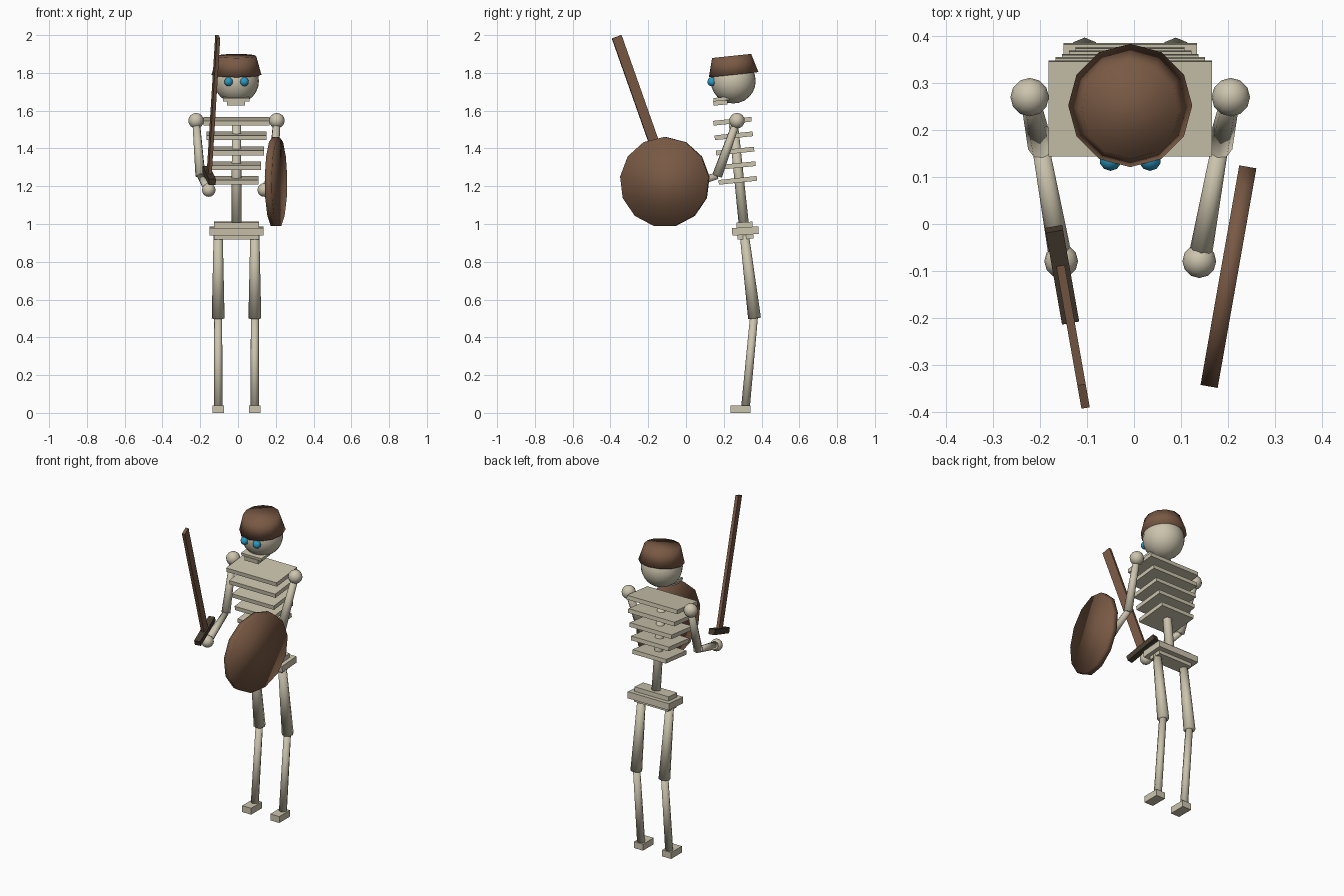
import bpy, math
from mathutils import Vector, Euler

if "Cube" in bpy.data.objects:
    bpy.data.objects.remove(bpy.data.objects["Cube"])

CX = -0.008  # body centre line


def material(name, rgb):
    m = bpy.data.materials.new(name)
    m.diffuse_color = (*rgb, 1)
    m.use_nodes = True
    m.node_tree.nodes["Principled BSDF"].inputs["Base Color"].default_value = m.diffuse_color
    return m


BONE = material("bone", (0.60, 0.55, 0.42))
BROWN = material("brown_leather", (0.19, 0.10, 0.058))
DARK = material("dark_hilt", (0.062, 0.045, 0.030))
BLUE = material("eye_blue", (0.025, 0.32, 0.55))


def finish(name, mat, smooth):
    o = bpy.context.object
    o.name = name
    o.data.materials.append(mat)
    if smooth:
        bpy.ops.object.shade_smooth()
    return o


def box(name, loc, size, mat=BONE, rot=(0, 0, 0)):
    bpy.ops.mesh.primitive_cube_add(size=1, location=loc, rotation=rot)
    bpy.context.object.scale = size
    return finish(name, mat, False)


def ball(name, loc, r, mat=BONE, seg=12, rings=8):
    bpy.ops.mesh.primitive_uv_sphere_add(segments=seg, ring_count=rings, radius=r, location=loc)
    return finish(name, mat, True)


def limb(name, a, b, ra, rb, mat=BONE, sides=8):
    """Tapered bone from point a to point b."""
    a, b = Vector(a), Vector(b)
    bpy.ops.mesh.primitive_cone_add(vertices=sides, radius1=ra, radius2=rb, depth=(b - a).length,
                                    location=(a + b) / 2,
                                    rotation=(b - a).to_track_quat('Z', 'Y').to_euler())
    return finish(name, mat, True)


lean = (math.radians(6), 0, 0)

# Head, eyes, jaw
ball("skull", (CX, 0.25, 1.757), 0.119, seg=20, rings=12)
for s, side in ((-1, "right"), (1, "left")):
    ball(f"{side}_eye", (CX + s * 0.042, 0.137, 1.753), 0.024, BLUE, 10, 6)
box("upper_jaw", (CX - 0.002, 0.187, 1.662), (0.14, 0.082, 0.018), rot=lean)
box("lower_jaw", (CX - 0.002, 0.182, 1.643), (0.095, 0.075, 0.026), rot=lean)

# Helmet
bpy.ops.mesh.primitive_cone_add(vertices=12, radius1=0.132, radius2=0.104, depth=0.1,
                                location=(CX, 0.247, 1.84), rotation=lean)
finish("helmet", BROWN, True)

# Spine and ribs
limb("spine", (CX, 0.31, 0.96), (CX, 0.25, 1.54), 0.027, 0.024)
for i, z in enumerate((1.544, 1.467, 1.386, 1.309, 1.231)):
    box(f"rib_{i + 1}", (CX, 0.246 + 0.007 * i, z), (0.348 - 0.029 * i, 0.203, 0.025), rot=lean)

# Pelvis
tilt = (math.radians(4), 0, 0)
box("pelvis_plate", (CX, 0.314, 0.963), (0.285, 0.14, 0.04), rot=tilt)
box("pelvis_core", (CX, 0.312, 0.965), (0.236, 0.085, 0.09), rot=tilt)

# Arms and legs, mirrored about the centre line
for s, side in ((-1, "right"), (1, "left")):
    def p(x, y, z):
        return (CX + s * x, y, z)
    shoulder, elbow, hand = p(0.214, 0.27, 1.547), p(0.191, 0.165, 1.255), p(0.147, -0.079, 1.18)
    ball(f"{side}_shoulder", shoulder, 0.041)
    limb(f"{side}_upper_arm", shoulder, elbow, 0.02, 0.027)
    limb(f"{side}_forearm", elbow, hand, 0.018, 0.025)
    ball(f"{side}_hand", hand, 0.036)
    limb(f"{side}_thigh", p(0.097, 0.363, 0.5), p(0.097, 0.308, 0.95), 0.034, 0.024)
    limb(f"{side}_shin", p(0.097, 0.315, 0.03), p(0.097, 0.36, 0.51), 0.023, 0.021)
    box(f"{side}_foot", p(0.097, 0.288, 0.02), (0.062, 0.105, 0.04))

# Sword: a guard and a blade leaning forwards from the hand
grip = Euler((math.radians(19.7), 0, math.radians(10)))
guard = Vector((-0.153, -0.108, 1.257))
axis = grip.to_matrix() @ Vector((0, 0, 1))
box("sword_guard", guard, (0.037, 0.21, 0.033), DARK, grip)
box("sword_blade", guard + axis * 0.39, (0.018, 0.053, 0.78), BROWN, grip)

# Round shield
n = Vector((math.cos(math.radians(10)), -math.sin(math.radians(10)), 0))
c = Vector((0.201, -0.112, 1.222))
# n points outwards; a small turn keeps the disc in line with the sword
n = Vector((n.x, n.y, 0))
limb("shield", c - n * 0.0185, c + n * 0.0185, 0.239, 0.239, BROWN, 13)
